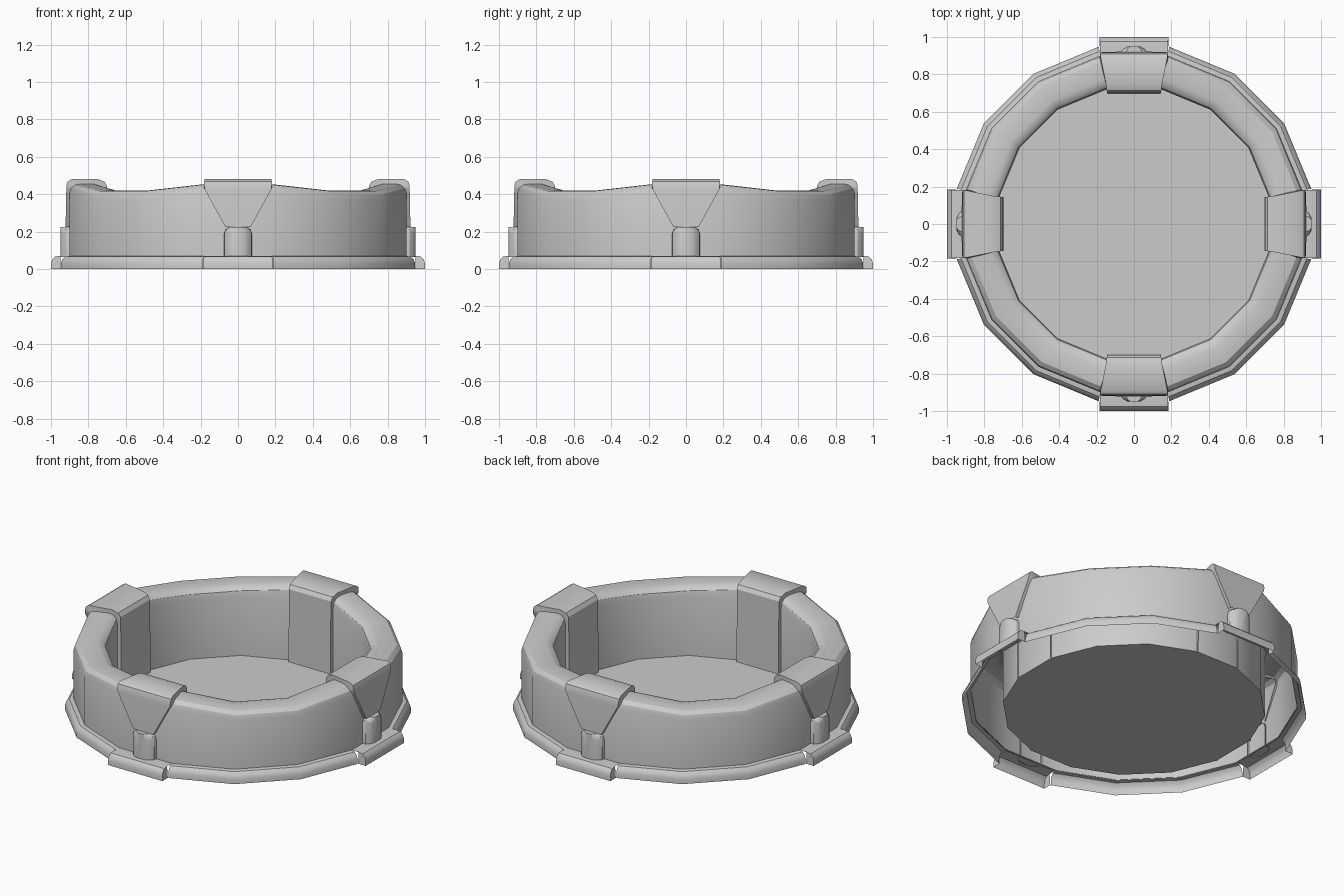
import bpy, bmesh
from math import sin, cos, pi
from mathutils import Matrix

if "Cube" in bpy.data.objects:
    bpy.data.objects.remove(bpy.data.objects["Cube"])

N = 16                      # sides of the ring; flats face the axes


def finish(name, bm, recalc=False, angle=0.55):
    if recalc:
        bmesh.ops.recalc_face_normals(bm, faces=bm.faces)
    me = bpy.data.meshes.new(name)
    bm.to_mesh(me)
    bm.free()
    ob = bpy.data.objects.new(name, me)
    bpy.context.collection.objects.link(ob)
    bpy.ops.object.select_all(action='DESELECT')
    ob.select_set(True)
    bpy.context.view_layer.objects.active = ob
    bpy.ops.object.shade_smooth_by_angle(angle=angle)
    return ob


def revolve(name, profile, skip_axes=False):
    """Sweep (radius, z, lift) points round the ring; lift raises corners beside the clamps."""
    bm = bmesh.new()
    cols = []
    for k in range(N):
        a = (k + 0.5) * 2 * pi / N
        up = 1 if k % 4 in (0, 3) else 0
        cols.append([bm.verts.new((r * cos(a), r * sin(a), z + up * lift)) for r, z, lift in profile])
    for k in range(N):
        if skip_axes and k % 4 == 3:
            continue
        c, d = cols[k], cols[(k + 1) % N]
        for i in range(len(profile) - 1):
            bm.faces.new((c[i], d[i], d[i + 1], c[i + 1]))
    return finish(name, bm)


def four_times(name, build):
    """Build a part on the front (-y) and repeat it on all four axes."""
    for i, side in enumerate(("front", "right", "back", "left")):
        bm = bmesh.new()
        build(bm)
        bm.transform(Matrix.Rotation(i * pi / 2, 4, 'Z'))
        finish(f"{name}_{side}", bm, recalc=(name == "peg"))


def strip(bm, pts):
    """Left and right vertex rows following (distance, z, half width)."""
    left = [bm.verts.new((-w, -d, z)) for d, z, w in pts]
    right = [bm.verts.new((w, -d, z)) for d, z, w in pts]
    for i in range(len(pts) - 1):
        bm.faces.new((left[i], right[i], right[i + 1], left[i + 1]))
    return left, right


# Open-bottomed flange, hollow wall with a soft rim, and floor
revolve("base_flange", [(0.966, 0, 0), (0.966, 0.03, 0), (0.958, 0.05, 0), (0.942, 0.066, 0),
                        (0.915, 0.07, 0)], skip_axes=True)
revolve("ring_wall", [(0.918, 0.066, 0), (0.918, 0.37, 0.035), (0.91, 0.397, 0.035),
                      (0.888, 0.416, 0.035), (0.86, 0.42, 0.035), (0.79, 0.42, 0.035),
                      (0.76, 0.412, 0.035), (0.742, 0.395, 0.035), (0.735, 0.365, 0.035),
                      (0.735, 0, 0)])
bm = bmesh.new()
bm.faces.new([bm.verts.new((0.735 * cos((k + .5) * 2 * pi / N), 0.735 * sin((k + .5) * 2 * pi / N), 0))
              for k in range(N)])
finish("floor", bm)


# Clamp folded over the wall, tapering to a point above the peg
def clamp(bm):
    outer = [(0.922, 0.225, 0.068), (0.918, 0.425, 0.178), (0.916, 0.45, 0.181), (0.91, 0.468, 0.181),
             (0.89, 0.48, 0.178), (0.75, 0.48, 0.15), (0.715, 0.468, 0.146), (0.70, 0.445, 0.143),
             (0.695, 0.0, 0.142)]
    inner = [(0.895, 0.225, 0.068), (0.885, 0.425, 0.178), (0.88, 0.43, 0.181), (0.875, 0.435, 0.181),
             (0.86, 0.44, 0.178), (0.77, 0.44, 0.15), (0.75, 0.43, 0.147), (0.735, 0.41, 0.145),
             (0.73, 0.0, 0.145)]
    left, right = strip(bm, outer)
    for s, row in ((-1, left), (1, right)):
        back = [bm.verts.new((s * w, -d, z)) for d, z, w in inner]
        for i in range(len(row) - 1):
            f = (row[i], row[i + 1], back[i + 1], back[i])
            bm.faces.new(f if s < 0 else f[::-1])


# Foot block widening the flange
def foot(bm):
    pts = [(1.0, 0, 0.185), (1.0, 0.03, 0.185), (0.993, 0.052, 0.184), (0.977, 0.067, 0.182),
           (0.95, 0.07, 0.182), (0.895, 0.07, 0.18)]
    left, right = strip(bm, pts)
    for s, row in ((-1, left), (1, right)):
        low = bm.verts.new((s * 0.185, -0.947, 0))
        f = row[:5] + [low]
        bm.faces.new(f if s < 0 else f[::-1])


# Faceted peg with an arched top
def peg(bm):
    loops = []
    for d, w in ((0.89, 0.075), (0.918, 0.072), (0.938, 0.055), (0.95, 0.032)):
        half = [(w, 0.065), (w, 0.19), (w * 0.9, 0.21), (w * 0.6, 0.225)]
        loop = half + [(-x, z) for x, z in reversed(half)]
        loops.append([bm.verts.new((x, -d, z)) for x, z in loop])
    for a, b in zip(loops, loops[1:]):
        for i in range(7):
            bm.faces.new((a[i], a[i + 1], b[i + 1], b[i]))
    bm.faces.new(loops[-1])


four_times("clamp", clamp)
four_times("foot_block", foot)
four_times("peg", peg)
